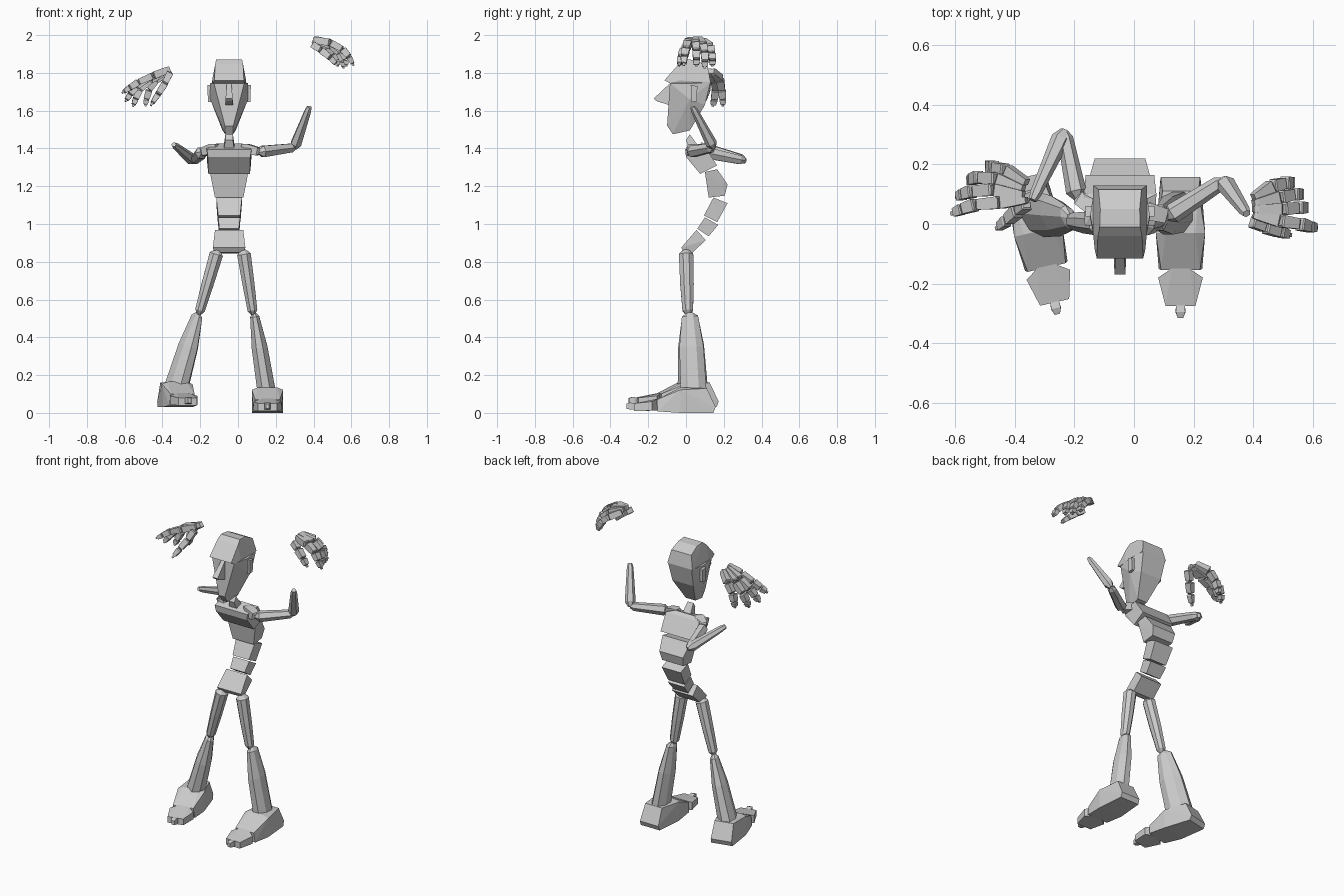
import bpy, bmesh, math
from mathutils import Vector, Matrix

CX = -0.047  # centre line of the torso


def finish(name, bm):
    bmesh.ops.recalc_face_normals(bm, faces=bm.faces[:])
    me = bpy.data.meshes.new(name)
    bm.to_mesh(me)
    bm.free()
    ob = bpy.data.objects.new(name, me)
    bpy.context.collection.objects.link(ob)
    return ob


def hull(name, pts, cx=CX, xform=None):
    """Convex block from (half width, y, z) points, mirrored about x = cx."""
    bm = bmesh.new()
    for w, y, z in pts:
        for s in (-1, 1):
            p = Vector((s * w, y, z))
            bm.verts.new(xform @ p if xform else p + Vector((cx, 0, 0)))
    res = bmesh.ops.convex_hull(bm, input=bm.verts[:])
    loose = [v for v in bm.verts if not v.link_faces]
    bmesh.ops.delete(bm, geom=loose, context='VERTS')
    bmesh.ops.dissolve_limit(bm, angle_limit=0.02, verts=bm.verts[:], edges=bm.edges[:])
    return finish(name, bm)


def limb(name, a, b, stations, side=(1, 0, 0), n=4):
    """Tapered prism from a to b; stations are (t, half width, half depth)."""
    a, b, side = Vector(a), Vector(b), Vector(side)
    ax = (b - a).normalized()
    s = (side - ax * side.dot(ax)).normalized()
    u = ax.cross(s)
    k = 1 / math.cos(math.pi / n)
    bm = bmesh.new()
    rings = []
    for t, w, d in stations:
        c = a.lerp(b, t)
        rings.append([bm.verts.new(c + s * (w * k * math.cos(q)) + u * (d * k * math.sin(q)))
                      for q in [(i + 0.5) * 2 * math.pi / n for i in range(n)]])
    for r0, r1 in zip(rings, rings[1:]):
        for i in range(n):
            j = (i + 1) % n
            bm.faces.new((r0[i], r0[j], r1[j], r1[i]))
    bm.faces.new(rings[0][::-1])
    bm.faces.new(rings[-1])
    return finish(name, bm)


# Head: cranium with overhanging brow, tapering face, nose and ears
hull("cranium", [(.078, -.115, 1.76), (.09, -.033, 1.76), (.074, -.04, 1.845),
                 (.068, -.01, 1.872), (.066, .05, 1.868), (.072, .115, 1.835),
                 (.09, .13, 1.75), (.085, -.085, 1.745)])
hull("face", [(.08, -.085, 1.745), (.1, .03, 1.745), (.085, .13, 1.75), (.1, .02, 1.66),
              (.075, .10, 1.63), (.022, -.1, 1.52), (.02, -.07, 1.475), (.035, .02, 1.495)])
hull("nose", [(.012, -.085, 1.745), (.019, -.17, 1.665), (.02, -.09, 1.63), (.019, -.155, 1.65)])
for s, side in ((-1, "right"), (1, "left")):
    hull(side + "_ear", [(.012, .025, 1.735), (.012, .06, 1.73),
                         (.009, .028, 1.645), (.009, .058, 1.65)], cx=CX + s * .103)

# Neck and the curved chain of spine blocks: (half width, side profile corner)
hull("neck", [(.02, 0, 1.445), (.02, .02, 1.475), (.028, .06, 1.42), (.028, .02, 1.39)])
hull("upper_chest", [(.118, -.005, 1.395), (.07, .075, 1.425), (.122, .1, 1.41),
                     (.115, .165, 1.31), (.11, .075, 1.265), (.112, .0, 1.355)])
hull("lower_chest", [(.102, .10, 1.275), (.1, .165, 1.29), (.085, .22, 1.21),
                     (.075, .205, 1.15), (.075, .12, 1.14)])
hull("upper_belly", [(.068, .145, 1.14), (.068, .22, 1.11), (.06, .165, 1.01), (.058, .095, 1.045)])
hull("lower_belly", [(.058, .10, 1.035), (.058, .17, .995), (.052, .12, .935), (.052, .06, .975)])
hull("pelvis", [(.075, .055, .968), (.075, .105, .915), (.075, .03, .845),
                (.086, -.025, .875), (.08, -.01, .85)])

# Legs
THIGH = [(-.04, .012, .014), (.03, .036, .038), (.5, .032, .036), (.93, .026, .028), (1, .01, .012)]
limb("left_thigh", (.03, 0, .85), (.08, .01, .52), THIGH, n=8)
limb("right_thigh", (-.112, 0, .85), (-.208, .01, .52), THIGH, n=8)
limb("left_shin", (.085, .02, .53), (.15, .04, .12),
     [(0, .01, .015), (.05, .024, .043), (.45, .042, .064), (1, .048, .068)], n=8)
yaw = math.radians(28)
limb("right_shin", (-.212, .02, .53), (-.325, .035, .14),
     [(0, .01, .015), (.05, .024, .043), (.45, .045, .068), (1, .055, .078)],
     side=(math.cos(yaw), math.sin(yaw), 0), n=8)

# Feet: shoe block, toe block and small toe tip
FOOT = [(.066, .157, .03), (.068, .145, 0), (.083, -.03, 0), (.073, -.15, .008),
        (.065, -.155, .07), (.083, -.03, .122), (.05, -.03, .135), (.06, .11, .13)]
TOE = [(.03, -.15, .012), (.03, -.15, .075), (.075, -.18, .012), (.075, -.18, .06),
       (.05, -.275, .01), (.05, -.275, .05)]
TIP = [(.015, -.272, .018), (.015, -.272, .05), (.017, -.295, .018), (.016, -.295, .055),
       (.009, -.316, .022), (.009, -.316, .048)]
left = Matrix.Translation((.156, 0, 0))
right = Matrix.Translation((-.328, .005, .03)) @ Matrix.Rotation(math.radians(13), 4, 'Z')
for side, m in (("left", left), ("right", right)):
    hull(side + "_foot", FOOT, xform=m)
    hull(side + "_toe", TOE, xform=m)
    hull(side + "_toe_tip", TIP, xform=m)

# Arms: collar bone, upper arm, forearm
COLLAR = [(0, .018, .018), (.25, .026, .03), (.9, .022, .024), (1, .012, .012)]
UPPER = [(-.04, .01, .01), (.08, .03, .03), (.9, .023, .023), (1, .012, .012)]
FORE = [(-.02, .012, .012), (.1, .026, .028), (.9, .016, .017), (1, .011, .012)]
ARMS = {"left": [(.02, .05, 1.405), (.115, .025, 1.382), (.3, .145, 1.405), (.378, .035, 1.62)],
        "right": [(-.11, .04, 1.405), (-.19, .09, 1.38), (-.235, .31, 1.335), (-.34, .08, 1.42)]}
for side, p in ARMS.items():
    for part, st, a, b in zip(("collar", "upper_arm", "forearm"), (COLLAR, UPPER, FORE), p, p[1:]):
        limb(f"{side}_{part}", a, b, st, side=(0, 0, 1), n=4 if part == "collar" else 6)

# Hands: joint paths per digit
HANDS = {
    "left": [
        [(.40, .03, 1.975), (.49, .01, 1.96), (.555, 0, 1.925), (.588, -.01, 1.885), (.612, -.012, 1.84)],
        [(.40, .05, 1.98), (.50, .05, 1.955), (.55, .055, 1.915), (.57, .055, 1.87), (.575, .055, 1.835)],
        [(.40, .07, 1.98), (.49, .09, 1.945), (.535, .1, 1.905), (.555, .1, 1.86), (.558, .1, 1.825)],
        [(.40, .09, 1.97), (.465, .128, 1.935), (.505, .138, 1.9), (.525, .14, 1.865), (.53, .14, 1.835)],
        [(.395, .01, 1.95), (.44, -.01, 1.92), (.49, -.028, 1.88), (.525, -.037, 1.84)]],
    "right": [
        [(-.36, .08, 1.82), (-.45, .072, 1.785), (-.53, .065, 1.75), (-.575, .05, 1.72), (-.612, .035, 1.695)],
        [(-.37, .10, 1.815), (-.47, .115, 1.775), (-.54, .11, 1.725), (-.572, .1, 1.685), (-.595, .09, 1.65)],
        [(-.37, .12, 1.81), (-.46, .152, 1.765), (-.52, .157, 1.71), (-.543, .15, 1.66), (-.555, .142, 1.625)],
        [(-.36, .14, 1.81), (-.43, .18, 1.765), (-.47, .19, 1.71), (-.485, .195, 1.66), (-.49, .195, 1.625)],
        [(-.36, .07, 1.80), (-.39, .045, 1.74), (-.425, .012, 1.685), (-.46, -.015, 1.63)]]}
NAMES = ("index", "middle", "ring", "little", "thumb")
for side, digits in HANDS.items():
    for name, path in zip(NAMES, digits):
        last = len(path) - 2
        for i, (a, b) in enumerate(zip(path, path[1:])):
            if i == 0 and name != "thumb":
                st = [(0, .01, .014), (.15, .013, .018), (.92, .021, .02), (.97, .014, .014)]
            elif i == last:
                st = [(.03, .014, .012), (.12, .018, .015), (.75, .014, .011),
                      (.8, .007, .006), (1.05, .006, .005)]
            else:
                st = [(.03, .015, .014), (.1, .021, .018), (.9, .018, .016), (.97, .012, .011)]
            limb(f"{side}_{name}_{i + 1}", a, b, st, side=(0, 1, 0))
